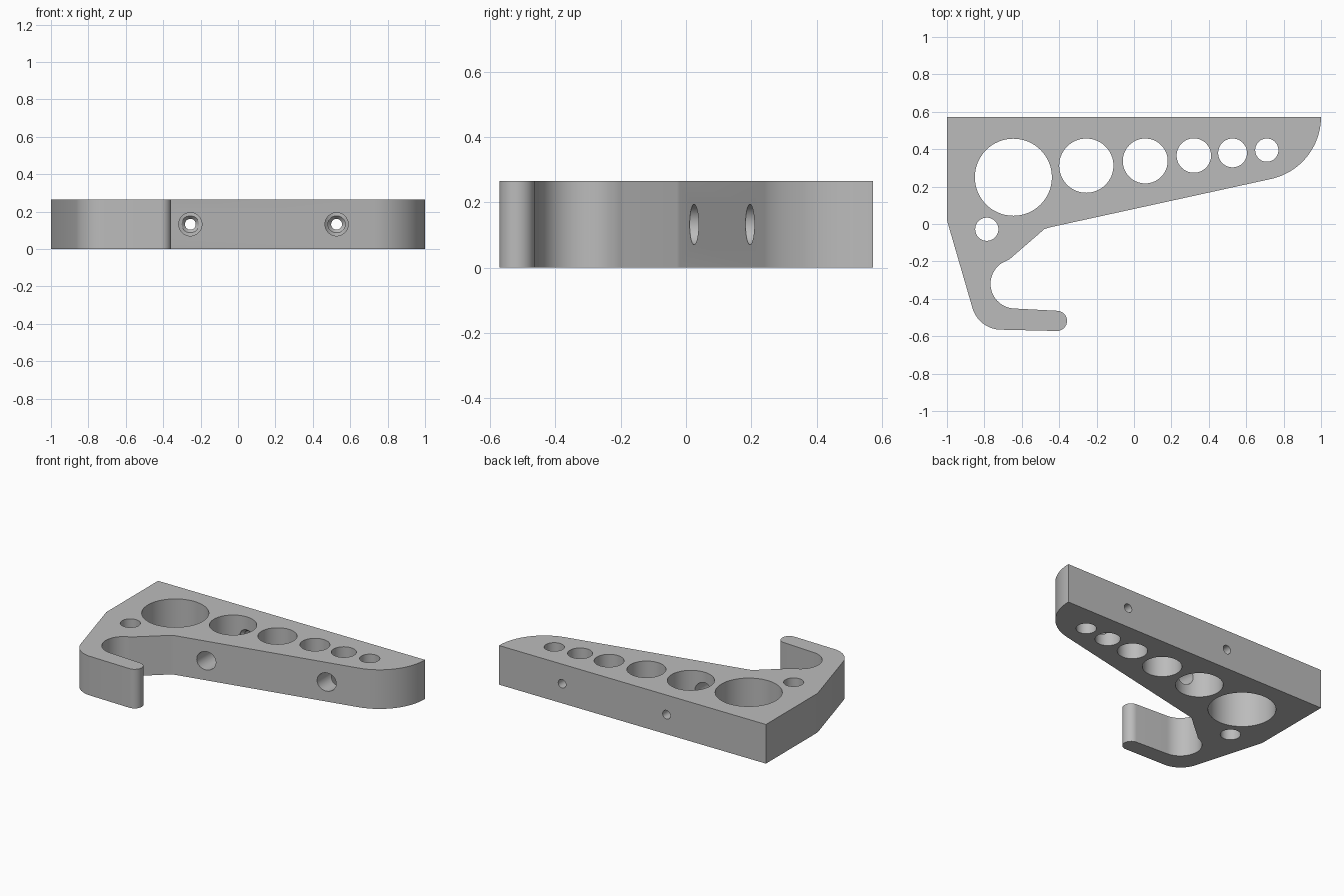
import bpy, bmesh
from math import sin, cos, pi, radians
from mathutils import Matrix, Vector

if "Cube" in bpy.data.objects:
    bpy.data.objects.remove(bpy.data.objects["Cube"])

THICK = 0.265

grey = bpy.data.materials.new("plain_grey")
grey.use_nodes = True
colour = (0.5, 0.5, 0.5, 1)
grey.diffuse_color = colour
grey.node_tree.nodes["Principled BSDF"].inputs["Base Color"].default_value = colour


def arc(cx, cy, r, start, end, steps=16):
    angles = [radians(start + (end - start) * i / steps) for i in range(steps + 1)]
    return [(cx + r * cos(a), cy + r * sin(a)) for a in angles]


def make_object(name, bm):
    bmesh.ops.recalc_face_normals(bm, faces=bm.faces)
    mesh = bpy.data.meshes.new(name)
    bm.to_mesh(mesh)
    bm.free()
    mesh.materials.append(grey)
    obj = bpy.data.objects.new(name, mesh)
    bpy.context.collection.objects.link(obj)
    return obj


def lathe(name, profile, matrix, segments=64):
    """Closed solid of revolution from (radius, height) pairs."""
    bm = bmesh.new()
    rings = [[bm.verts.new((r * cos(2 * pi * i / segments), r * sin(2 * pi * i / segments), h))
              for i in range(segments)] for r, h in profile]
    for low, high in zip(rings, rings[1:]):
        for i in range(segments):
            j = (i + 1) % segments
            bm.faces.new((low[i], low[j], high[j], high[i]))
    bm.faces.new(rings[0][::-1])
    bm.faces.new(rings[-1])
    bm.transform(matrix)
    return make_object(name, bm)


def cut(target, cutter):
    cutter.hide_render = True
    mod = target.modifiers.new("cut", 'BOOLEAN')
    mod.operation = 'DIFFERENCE'
    mod.solver = 'EXACT'
    mod.object = cutter
    bpy.context.view_layer.objects.active = target
    bpy.ops.object.modifier_apply(modifier=mod.name)
    bpy.data.objects.remove(cutter)


# Bracket outline: straight back edge, hook at the front, rounded far end
outline = [(-1, 0.573), (-1, 0.02)]
outline += arc(-0.71, -0.405, 0.16, 196, 269)             # outer bend of hook
outline += arc(-0.412, -0.518, 0.054, -90, 88)            # hook tip
outline += arc(-0.635, -0.32, 0.132, 268, 115, 24)        # inner bend of hook
outline += [(-0.665, -0.188), (-0.48, -0.028), (-0.455, -0.019)]
outline += arc(0.66, 0.573, 0.34, -77.6, 0, 20)           # rounded end

bm = bmesh.new()
base = bm.faces.new([bm.verts.new((x, y, 0)) for x, y in outline])
top = bmesh.ops.extrude_face_region(bm, geom=[base])["geom"]
bmesh.ops.translate(bm, vec=(0, 0, THICK),
                    verts=[v for v in top if isinstance(v, bmesh.types.BMVert)])
bracket = make_object("hook_bracket", bm)

# Vertical round holes: x, y, radius
holes = [(-0.645, 0.25, 0.206), (-0.255, 0.312, 0.145), (0.06, 0.337, 0.12),
         (0.32, 0.366, 0.092), (0.527, 0.38, 0.077), (0.71, 0.395, 0.062),
         (-0.787, -0.028, 0.062)]
for x, y, r in holes:
    cut(bracket, lathe("round_hole_cutter", [(r, -0.1), (r, THICK + 0.1)],
                       Matrix.Translation((x, y, 0))))

# Screw holes: wide driver bore, countersink, narrow hole through the back edge
screw_profile = [(0.062, -0.2), (0.062, 0.4), (0.046, 0.4), (0.046, 0.455),
                 (0.029, 0.475), (0.029, 0.7)]
along_y = Matrix.Rotation(radians(-90), 4, 'X')
for x in (-0.255, 0.527):
    cut(bracket, lathe("screw_hole_cutter", screw_profile,
                       Matrix.Translation((x, 0, THICK / 2)) @ along_y, 48))

# Smooth the curved walls, keep the edges crisp
bpy.ops.object.select_all(action='DESELECT')
bracket.select_set(True)
bpy.context.view_layer.objects.active = bracket
bpy.ops.object.shade_smooth_by_angle(angle=radians(22))
